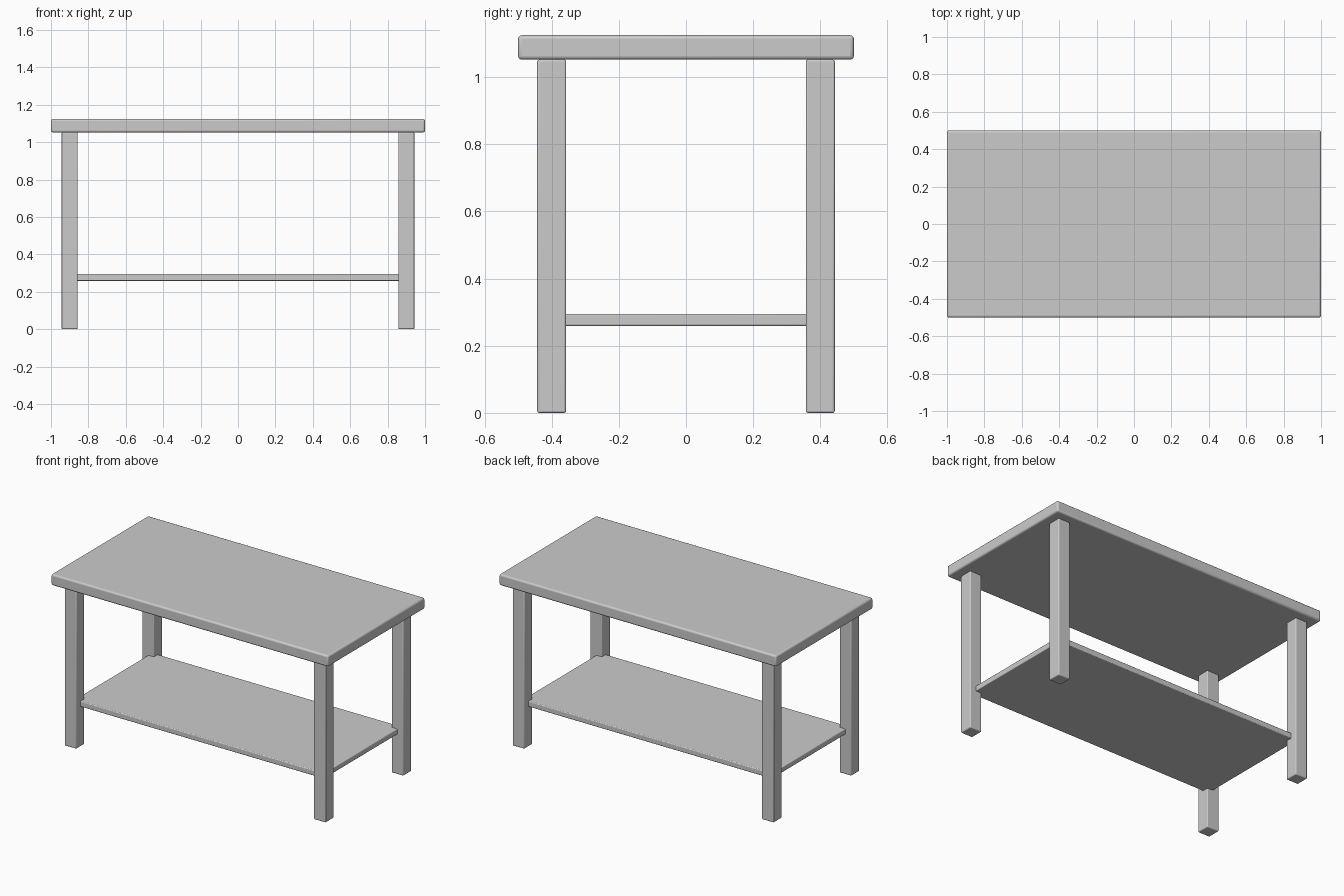
import bpy

# Remove the default cube
old = bpy.data.objects.get("Cube")
if old:
    bpy.data.objects.remove(old, do_unlink=True)

# Single grey finish
GREY = (0.6, 0.6, 0.6, 1.0)
grey = bpy.data.materials.new("plain_grey")
grey.use_nodes = True
grey.diffuse_color = GREY
grey.node_tree.nodes["Principled BSDF"].inputs["Base Color"].default_value = GREY


def board(name, x, y, z_low, z_high, size_x, size_y, radius):
    """Box between two heights with rounded edges."""
    bpy.ops.mesh.primitive_cube_add(size=1, location=(x, y, (z_low + z_high) / 2))
    obj = bpy.context.object
    obj.name = obj.data.name = name
    obj.scale = (size_x, size_y, z_high - z_low)
    bpy.ops.object.transform_apply(location=False, rotation=False, scale=True)
    obj.data.materials.append(grey)
    bevel = obj.modifiers.new("rounded_edges", "BEVEL")
    bevel.width = radius
    bevel.segments = 3
    bpy.ops.object.shade_smooth_by_angle()
    return obj


TOP_Z, LEG_Z = 1.125, 1.052
LEG_X, LEG_Y, LEG_W = 0.9, 0.4, 0.086

# Table top
board("table_top", 0, 0, LEG_Z, TOP_Z, 2.0, 1.0, 0.011)

# Lower shelf, its corners set into the middle of the legs
board("lower_shelf", 0, 0, 0.259, 0.295, 2 * LEG_X, 2 * LEG_Y, 0.005)

# Four square legs
for side, sx in (("left", 1), ("right", -1)):
    for end, sy in (("front", -1), ("back", 1)):
        board(f"{end}_{side}_leg", sx * LEG_X, sy * LEG_Y, 0, LEG_Z,
              LEG_W, LEG_W, 0.006)
